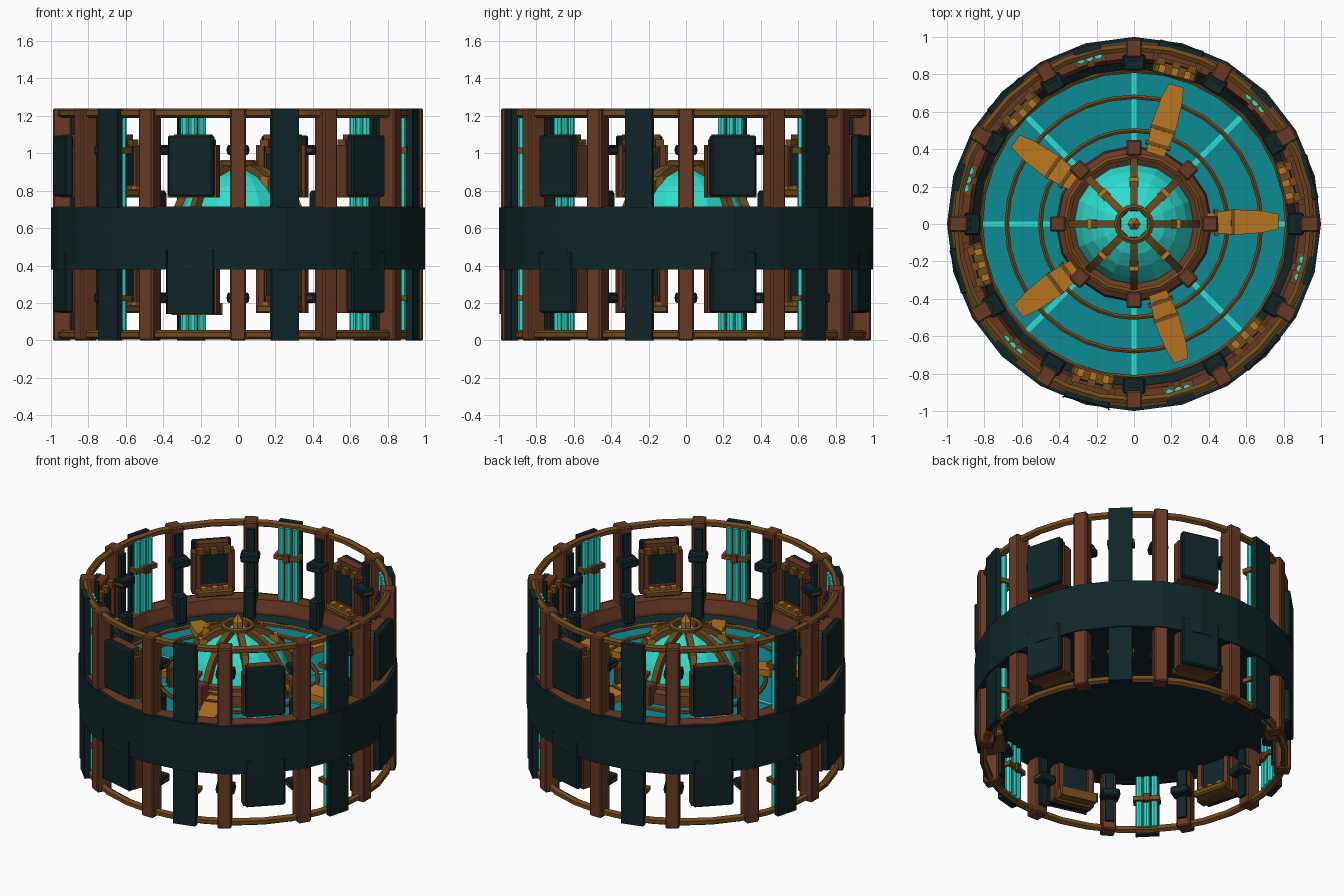
import bpy, bmesh
from math import radians, cos, sin, pi
from mathutils import Matrix, Vector

cube = bpy.data.objects.get("Cube")
if cube:
    bpy.data.objects.remove(cube)


def material(name, rgb):
    m = bpy.data.materials.new(name)
    m.use_nodes = True
    m.diffuse_color = (*rgb, 1)
    m.node_tree.nodes["Principled BSDF"].inputs["Base Color"].default_value = (*rgb, 1)
    return m


DARK = material("dark teal metal", (0.005, 0.019, 0.021))
BROWN = material("copper brown", (0.14, 0.042, 0.018))
BRONZE = material("dull bronze", (0.16, 0.069, 0.012))
GOLD = material("warm brass", (0.48, 0.18, 0.014))
CYAN = material("glowing cyan", (0.027, 0.73, 0.63))
POOL = material("deep cyan", (0.004, 0.26, 0.30))


def finish(bm, name, mat):
    bmesh.ops.recalc_face_normals(bm, faces=bm.faces)
    me = bpy.data.meshes.new(name)
    bm.to_mesh(me)
    bm.free()
    me.materials.append(mat)
    ob = bpy.data.objects.new(name, me)
    bpy.context.collection.objects.link(ob)
    return ob


def spin_angles(start, count):
    return [start + 360 * i / count for i in range(count)]


def blocks(name, mat, angles, r, z, width, side=(0,), lift=(0,), taper=1, bevel=0):
    """Radial boxes: r and z are (low, high); repeated by angle, side offset and lift."""
    bm = bmesh.new()
    for a in angles:
        turn = Matrix.Rotation(radians(a), 4, 'Z')
        for s in side:
            for dz in lift:
                made = bmesh.ops.create_cube(bm, size=1)["verts"]
                for v in made:
                    out, top = v.co.x > 0, v.co.z > 0
                    w = width * (taper if out else 1)
                    v.co = turn @ Vector((r[out], s + v.co.y * w, z[top] + dz))
    if bevel:
        bmesh.ops.bevel(bm, geom=bm.edges[:], offset=bevel, segments=1, affect='EDGES')
    return finish(bm, name, mat)


def lathe(name, mat, profile, steps=24, closed=True):
    """Turn an (r, z) profile around the z axis."""
    bm = bmesh.new()
    verts = [bm.verts.new((r, 0, z)) for r, z in profile]
    pairs = list(zip(verts, verts[1:]))
    if closed:
        pairs.append((verts[-1], verts[0]))
    edges = [bm.edges.new(p) for p in pairs]
    bmesh.ops.spin(bm, geom=verts + edges, axis=(0, 0, 1), cent=(0, 0, 0),
                   angle=2 * pi, steps=steps, use_merge=True)
    bmesh.ops.remove_doubles(bm, verts=bm.verts, dist=0.0005)
    return finish(bm, name, mat)


def hoop(name, mat, r, z, thick, steps=24):
    ring = [(r + thick * cos(radians(a)), z + thick * sin(radians(a))) for a in spin_angles(30, 6)]
    return lathe(name, mat, ring, steps)


POSTS = spin_angles(0, 12)
STRIPS = spin_angles(-75, 6)
PLATES = spin_angles(-45, 6)
SPOKES = spin_angles(0, 8)
BOTH = (0, -0.62)      # upper and lower storey
CLIPS = (0, -0.79)

# Central band, floor and ledge
lathe("outer_band", DARK, [(1, 0.38), (1, 0.71), (0.97, 0.71), (0.97, 0.38)])
lathe("floor", DARK, [(0, 0.39), (0.98, 0.39), (0.98, 0.55), (0, 0.55)], 48)
lathe("brown_ledge", BROWN, [(0.98, 0.55), (0.98, 0.715), (0.89, 0.715), (0.87, 0.64), (0.87, 0.55)])
lathe("inner_step", DARK, [(0.88, 0.55), (0.88, 0.63), (0.83, 0.59), (0.83, 0.55)])
lathe("pool", POOL, [(0, 0.54), (0.82, 0.54), (0.82, 0.57), (0, 0.57)], 32)

# Cage of posts and rails
blocks("posts", BROWN, POSTS, (0.89, 0.99), (0, 1.24), 0.088, bevel=0.008)
blocks("post_liners", DARK, POSTS, (0.872, 0.895), (0.05, 1.2), 0.055)
blocks("post_brackets", DARK, POSTS, (0.82, 0.91), (0.99, 1.045), 0.115, lift=CLIPS, bevel=0.008)
blocks("post_bracket_bands", BROWN, POSTS, (0.835, 0.9), (1.01, 1.025), 0.122, lift=CLIPS)
blocks("post_feet", DARK, POSTS, (0.82, 0.9), (0.6, 0.8), 0.075, bevel=0.012)
for label, z in (("bottom", 0.03), ("top", 1.215)):
    hoop(label + "_rail", BRONZE, 0.945, z, 0.025, 32)

# Dark strips with light tubes behind them
blocks("strips", DARK, STRIPS, (0.95, 0.985), (0, 1.24), 0.15)
tubes = bmesh.new()
for a in STRIPS:
    for s in (-0.048, 0, 0.048):
        place = Matrix.Rotation(radians(a), 4, 'Z') @ Matrix.Translation((0.922, s, 0.62))
        bmesh.ops.create_cone(tubes, cap_ends=True, segments=8, radius1=0.023, radius2=0.023,
                              depth=1.18, matrix=place)
finish(tubes, "light_tubes", CYAN)
blocks("tube_clips", BRONZE, STRIPS, (0.885, 0.955), (1.0, 1.03), 0.17, lift=CLIPS)
blocks("tube_clip_knobs", BROWN, STRIPS, (0.87, 0.9), (0.99, 1.04), 0.04, lift=CLIPS)

# Wall consoles: outer plate, frame, screen, shelf and stepped crown
blocks("console_plates", DARK, PLATES, (0.945, 0.99), (0.77, 1.095), 0.25, lift=BOTH, bevel=0.008)
blocks("console_frames", BROWN, PLATES, (0.88, 0.95), (0.765, 1.045), 0.27, lift=BOTH)
blocks("console_crowns", BROWN, PLATES, (0.895, 0.95), (1.04, 1.1), 0.2, lift=BOTH)
blocks("console_screens", DARK, PLATES, (0.872, 0.89), (0.83, 1.03), 0.16, lift=BOTH)
blocks("console_pillars", BROWN, PLATES, (0.855, 0.89), (0.8, 1.04), 0.03, side=(-0.1, 0.1), lift=BOTH)
blocks("console_caps", BRONZE, PLATES, (0.86, 0.92), (1.035, 1.075), 0.045, side=(-0.085, 0, 0.085), lift=BOTH)
blocks("console_shelves", BRONZE, PLATES, (0.81, 0.89), (0.765, 0.81), 0.24, lift=BOTH, bevel=0.01)
blocks("console_keys", GOLD, PLATES, (0.82, 0.86), (0.81, 0.825), 0.035, side=(-0.07, 0, 0.07), lift=BOTH)

# Pool rings and glowing spokes
for i, r in enumerate((0.5, 0.68, 0.82)):
    hoop("pool_ring_%d" % (i + 1), BRONZE, r, 0.58, 0.014, 32)
blocks("pool_spokes", CYAN, SPOKES, (0.4, 0.81), (0.56, 0.577), 0.028)

# Dome with collar, ribs and finial
arc = [(0.33 * cos(radians(t)), 0.59 + 0.33 * sin(radians(t))) for t in range(0, 91, 15)]
lathe("dome", CYAN, arc, 16, closed=False)
lathe("dome_collar", BROWN, [(0.32, 0.56), (0.42, 0.56), (0.41, 0.64), (0.36, 0.67), (0.32, 0.65)], 16)
hoop("collar_ring", BRONZE, 0.365, 0.67, 0.02, 16)
blocks("collar_blocks", BROWN, SPOKES, (0.365, 0.45), (0.56, 0.7), 0.08, bevel=0.008)
ribs = bmesh.new()
for a in SPOKES:
    turn = Matrix.Rotation(radians(a), 4, 'Z')
    rows = []
    for t in range(8, 79, 10):
        d = Vector((cos(radians(t)), 0, sin(radians(t))))
        rows.append([ribs.verts.new(turn @ (d * k + Vector((0, s, 0.59))))
                     for k, s in ((0.325, -0.02), (0.365, -0.02), (0.365, 0.02), (0.325, 0.02))])
    for p, q in zip(rows, rows[1:]):
        for i in range(4):
            j = (i + 1) % 4
            ribs.faces.new((p[i], p[j], q[j], q[i]))
    ribs.faces.new(rows[0])
    ribs.faces.new(rows[-1][::-1])
finish(ribs, "dome_ribs", BRONZE)
blocks("rib_bands", GOLD, SPOKES, (0.2, 0.25), (0.82, 0.875), 0.05)
hoop("crown_ring", BRONZE, 0.09, 0.945, 0.018, 16)
lathe("finial", GOLD, [(0, 0.9), (0.035, 0.9), (0.035, 0.98), (0.02, 1.0), (0, 1.03)], 6, closed=False)

# Five brass paddles sloping away from the dome
paddles = bmesh.new()
bands = bmesh.new()
for a in spin_angles(0, 5):
    place = (Matrix.Rotation(radians(a + 1), 4, 'Z') @ Matrix.Translation((0.39, 0, 0.665))
             @ Matrix.Rotation(radians(4), 4, 'Y'))
    outline = [(0, 0.05), (0.15, 0.068), (0.3, 0.058), (0.385, 0.04)]
    outline += [(x, -y) for x, y in reversed(outline)]
    face = paddles.faces.new([paddles.verts.new(place @ Vector((x, y, 0))) for x, y in outline])
    made = bmesh.ops.extrude_face_region(paddles, geom=[face])["geom"]
    for v in (g for g in made if isinstance(g, bmesh.types.BMVert)):
        v.co.z -= 0.045
    for x in (0.05, 0.14):
        bmesh.ops.create_cube(bands, size=1, matrix=place @ Matrix.Translation((x, 0, -0.022))
                              @ Matrix.Diagonal((0.02, 0.138, 0.06, 1)))
finish(paddles, "paddles", GOLD)
finish(bands, "paddle_bands", BRONZE)
